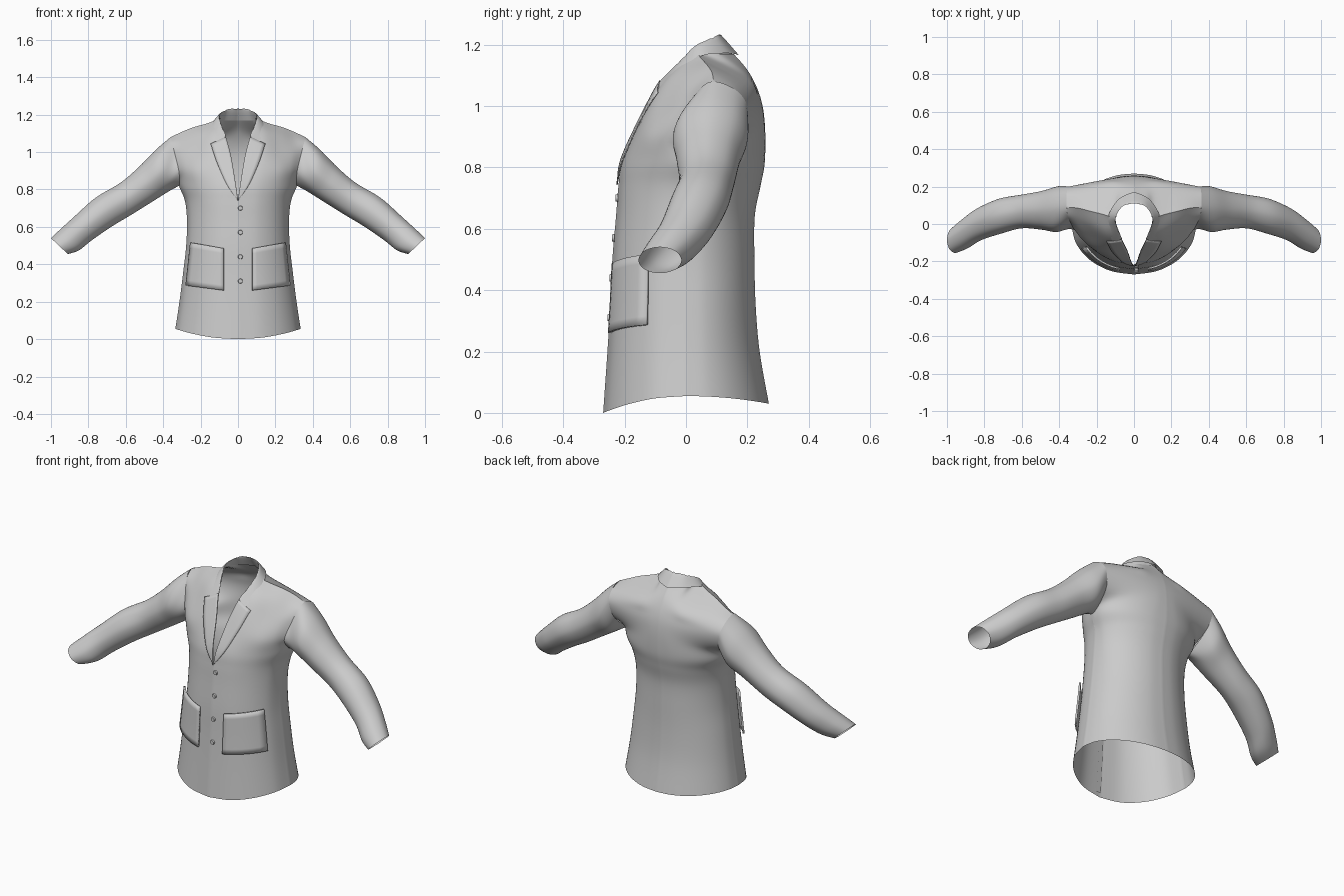
import bpy, bmesh
from math import sin, cos, radians
from mathutils import Vector as V, Matrix
from mathutils.bvhtree import BVHTree

if "Cube" in bpy.data.objects:
    bpy.data.objects.remove(bpy.data.objects["Cube"])

N = 6  # samples per control span


def spline(pts, n=N, closed=False):
    """Catmull-Rom curve through the points."""
    m, out = len(pts), []
    get = (lambda i: pts[i % m]) if closed else (lambda i: pts[min(max(i, 0), m - 1)])
    for i in range(m if closed else m - 1):
        a, b, c, d = get(i - 1), get(i), get(i + 1), get(i + 2)
        for k in range(n):
            t = k / n
            out.append(0.5 * (2 * b + (c - a) * t + (2 * a - 5 * b + 4 * c - d) * t * t
                              + (3 * b - a - 3 * c + d) * t ** 3))
    return out if closed else out + [pts[-1].copy()]


def patch(rows, closed=False, n=N):
    """Smooth grid (list of rows) through a small net of control points."""
    rows = [spline([V(p) for p in r], n, closed) for r in rows]
    return [list(r) for r in zip(*[spline(list(c), n) for c in zip(*rows)])]


def quads(grid, closed=False):
    w = len(grid[0])
    return [(r * w + c, r * w + (c + 1) % w, (r + 1) * w + (c + 1) % w, (r + 1) * w + c)
            for r in range(len(grid) - 1) for c in range(w if closed else w - 1)]


def make(name, grids, closed=False, mirror=True, thick=0):
    bm = bmesh.new()
    for g in grids:
        vs = [bm.verts.new(p) for r in g for p in r]
        for f in quads(g, closed):
            bm.faces.new([vs[i] for i in f])
    bmesh.ops.remove_doubles(bm, verts=bm.verts, dist=0.004)
    bmesh.ops.recalc_face_normals(bm, faces=bm.faces)
    me = bpy.data.meshes.new(name)
    bm.to_mesh(me)
    bm.free()
    ob = bpy.data.objects.new(name, me)
    bpy.context.collection.objects.link(ob)
    if thick:
        s = ob.modifiers.new("thickness", 'SOLIDIFY')
        s.thickness, s.offset = thick, 0
    if mirror:
        ob.modifiers.new("mirror", 'MIRROR')
    return ob


# Torso control rows: z, half width, side y, front y, back y
levels = [(.055, .335, 0, -.27, .27), (.2, .313, 0, -.256, .24), (.35, .294, 0, -.247, .227),
          (.5, .277, 0, -.24, .223), (.64, .273, .01, -.228, .224),
          (.74, .284, .03, -.22, .243), (.82, .315, .05, -.207, .257)]
front, back = [], []
for i, (z, a, ys, yf, yb) in enumerate(levels):
    drop = (.055, .025) if i == 0 else (0, 0)
    fr, bk = [], []
    for k in range(5):
        t = radians(90 - 22.5 * k)
        fr.append((a * cos(t) if k else 0, ys + (yf - ys) * sin(t), z - drop[0] * sin(t) ** 2))
    for k in range(7):
        t = radians(15 * k)
        bk.append((a * cos(t) if k < 6 else 0, ys + (yb - ys) * sin(t), z - drop[1] * sin(t) ** 2))
    front.append(fr)
    back.append(bk)
front[6][0] = (.013, -.205, .83)

# Chest and shoulder rows, from neckline edge to armhole
shoulder = [(.1, .03, 1.18), (.16, .05, 1.155), (.24, .07, 1.132), (.3, .085, 1.108), (.36, .09, 1.08)]
front += [
    [(.036, -.14, .97), (.13, -.15, .93), (.22, -.125, .91), (.28, -.08, .9), (.315, -.03, .89)],
    [(.065, -.08, 1.08), (.14, -.088, 1.045), (.22, -.065, 1.01), (.29, -.035, .99), (.335, 0, .98)],
    [(.09, -.02, 1.14), (.15, -.03, 1.11), (.23, -.002, 1.085), (.3, .025, 1.06), (.353, .04, 1.05)],
    shoulder]

# Upper back rows, from armhole to centre back
for A, C in [((.33, .17, .9), (0, .257, .94)), ((.35, .2, .99), (0, .242, 1.03)),
             ((.36, .165, 1.05), (0, .205, 1.11))]:
    A, C = V(A), V(C)
    back.append([(A.x * (1 - k / 6), A.y + (C.y - A.y) * sin(radians(15 * k)),
                  A.z + (C.z - A.z) * k / 6) for k in range(7)])
back.append(shoulder[::-1] + [(.08, .11, 1.17), (0, .155, 1.17)])

G, H = patch(front), patch(back)
make("jacket_body", [G, H])

# Sleeves: armhole ring, then oval rings (top x,z, bottom x,z, centre y, half depth)
armhole = [front[i][4] for i in range(6, 11)] + [back[i][0] for i in (9, 8, 7)]
rings = [armhole]
for tx, tz, bx, bz, yc, w in [(.44, 1.012, .37, .79, .08, .122), (.53, .92, .45, .74, .073, .104),
                              (.63, .835, .57, .665, .067, .09), (.76, .757, .67, .605, .042, .094),
                              (.87, .66, .78, .53, 0, .088), (.95, .587, .85, .475, -.05, .082),
                              (1.0, .54, .91, .455, -.085, .07)]:
    ring = []
    for k in range(8):
        t = radians(45 * k)
        h = (1 - cos(t)) / 2
        ring.append((bx + (tx - bx) * h, yc - w * sin(t), bz + (tz - bz) * h))
    rings.append(ring)
make("sleeve", [patch(rings, closed=True)], closed=True)

# Standing collar: outer base, top edge, inner base
collar = patch([
    [(0, .172, 1.166), (.08, .135, 1.172), (.135, .05, 1.163), (.13, -.04, 1.107), (.115, -.1, 1.045)],
    [(0, .11, 1.235), (.06, .095, 1.227), (.1, .035, 1.2), (.093, -.015, 1.152), (.066, -.082, 1.085)],
    [(0, .15, 1.17), (.08, .105, 1.17), (.105, .03, 1.17), (.095, -.01, 1.135), (.068, -.076, 1.08)]])
make("collar", [collar])

# Lapels: thin layer along the neckline edge of the front
lapel = []
for r in range(5 * N, 8 * N + 1):
    s = (r - 5 * N) / (3 * N)
    row = []
    for k in range(6):
        c = k / 5 * (.01 + .26 * s ** .75) * 4 * N
        i = min(int(c), 4 * N - 1)
        row.append(G[r][i].lerp(G[r][i + 1], c - i) + V((0, -.005, .002)))
    lapel.append(row)
make("lapel", [lapel], thick=.004)

# Helper that drops points onto the front of the body
tree = BVHTree.FromPolygons([p for r in G for p in r], quads(G))


def on_front(x, z, off):
    p, n, _, _ = tree.ray_cast(V((max(x, .003), -1, z)), V((0, 1, 0)))
    if n.y > 0:
        n = -n
    return V((x, p.y, z)) + n * off


# Patch pockets, standing off slightly towards the side
corners = [V(c) for c in ((.075, .26), (.265, .285), (.24, .515), (.075, .485))]
pocket = []
for j in range(9):
    lo, hi = corners[0].lerp(corners[3], j / 8), corners[1].lerp(corners[2], j / 8)
    row = [lo.lerp(hi, i / 8) for i in range(9)]
    pocket.append([on_front(p.x, p.y, .007 + .001 * i) for i, p in enumerate(row)])
make("pocket", [pocket], thick=.01)

# Overlap strip behind the front opening
strip = [[on_front(x, .02 + .7 * j / 20, -.006) for x in (0, .015, .03)] for j in range(21)]
make("front_overlap", [strip], mirror=False)

# Buttons
for z in (.7, .57, .44, .31):
    bm = bmesh.new()
    bmesh.ops.create_cone(bm, cap_ends=True, segments=20, radius1=.013, radius2=.011, depth=.008,
                          matrix=Matrix.Translation(on_front(.012, z, .004)) @ Matrix.Rotation(radians(90), 4, 'X'))
    me = bpy.data.meshes.new("button")
    bm.to_mesh(me)
    bm.free()
    bpy.context.collection.objects.link(bpy.data.objects.new("button", me))

# Smooth shading
for ob in bpy.data.objects:
    ob.select_set(True)
    bpy.context.view_layer.objects.active = ob
bpy.ops.object.shade_smooth_by_angle(angle=radians(45))
